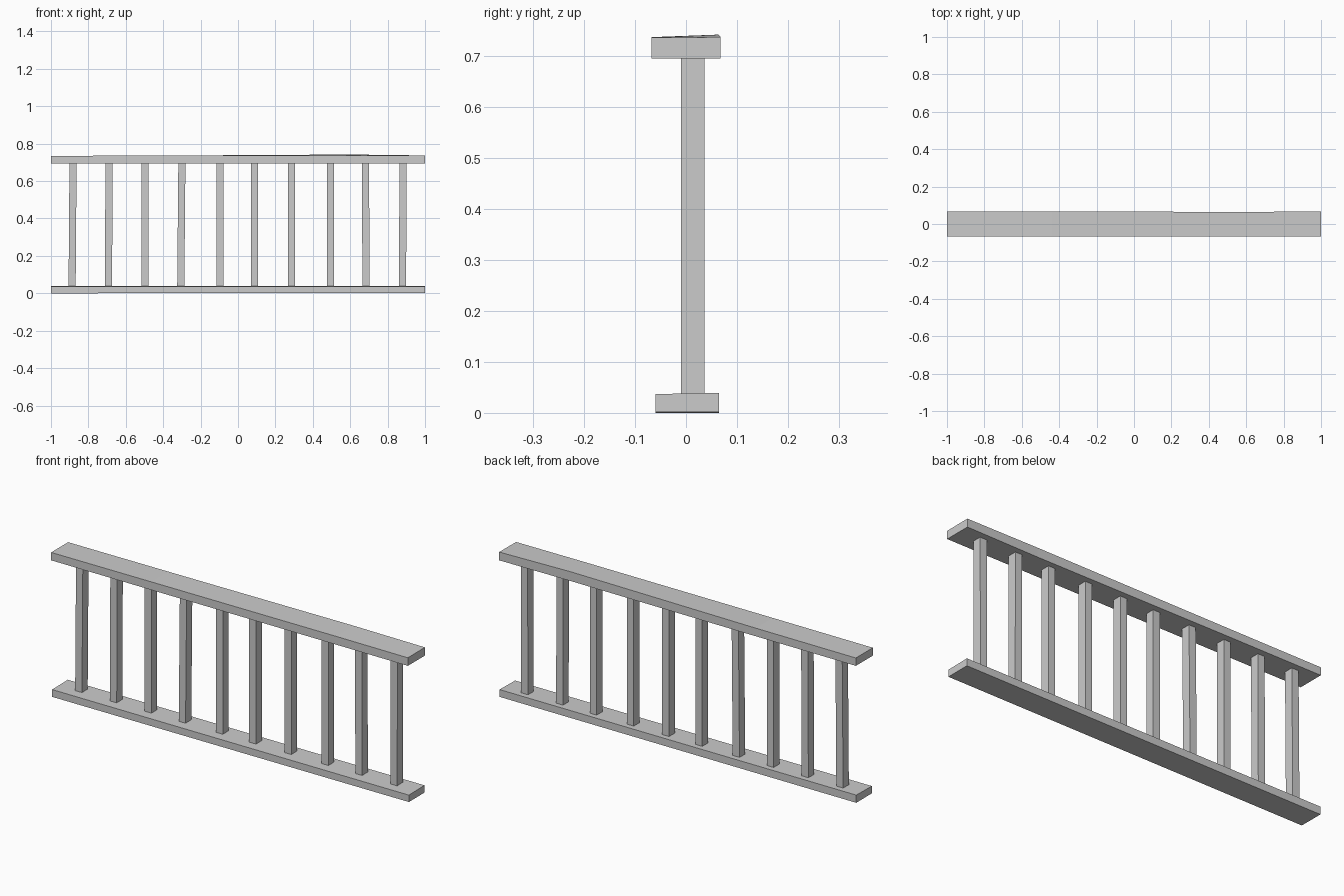
import bpy, bmesh

if "Cube" in bpy.data.objects:
    bpy.data.objects.remove(bpy.data.objects["Cube"])


def loft(name, sections):
    """Skin a row of four-cornered sections into a closed bar."""
    bm = bmesh.new()
    rings = [[bm.verts.new(p) for p in s] for s in sections]
    for a, b in zip(rings, rings[1:]):
        for i in range(4):
            j = (i + 1) % 4
            bm.faces.new((a[i], a[j], b[j], b[i]))
    bm.faces.new(rings[0])
    bm.faces.new(rings[-1])
    bmesh.ops.recalc_face_normals(bm, faces=bm.faces)
    mesh = bpy.data.meshes.new(name)
    bm.to_mesh(mesh)
    bm.free()
    bpy.context.collection.objects.link(bpy.data.objects.new(name, mesh))


def rail(name, stations):
    # station: x, front y, back y, bottom z, front top z, back top z
    loft(name, [[(x, f, z), (x, b, z), (x, b, tb), (x, f, tf)]
                for x, f, b, z, tf, tb in stations])


# Hand-hewn handrail, slightly raised along its back edge
rail("top_rail", [
    (-1.0, -0.068, 0.068, 0.695, 0.735, 0.735),
    (-0.44, -0.068, 0.068, 0.695, 0.736, 0.736),
    (0.6, -0.068, 0.064, 0.695, 0.737, 0.742),
    (1.0, -0.068, 0.068, 0.695, 0.736, 0.737),
])

# Foot rail
rail("bottom_rail", [
    (-1.0, -0.06, 0.065, 0.0, 0.037, 0.039),
    (1.0, -0.06, 0.065, 0.002, 0.037, 0.039),
])

# Unevenly spaced balusters: bottom x, top x
posts = [(-0.887, -0.882), (-0.692, -0.69), (-0.497, -0.497), (-0.306, -0.300),
         (-0.097, -0.097), (0.089, 0.089), (0.287, 0.287), (0.495, 0.495),
         (0.684, 0.682), (0.88, 0.882)]
for n, ends in enumerate(posts, 1):
    loft(f"baluster_{n}", [
        [(x - 0.019, -0.01, z), (x + 0.019, -0.01, z),
         (x + 0.019, 0.036, z), (x - 0.019, 0.036, z)]
        for x, z in zip(ends, (0.037, 0.697))])
